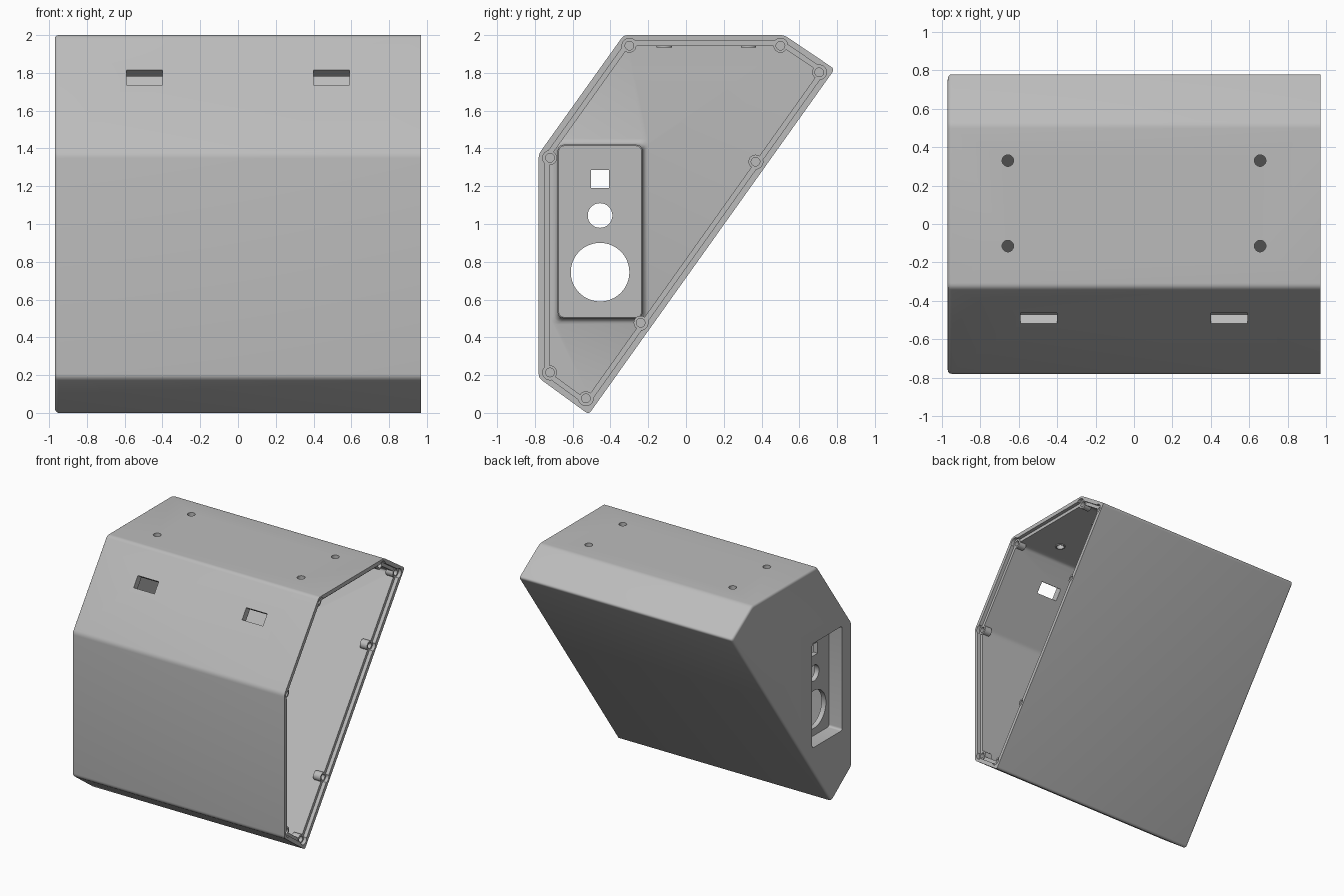
import bpy, bmesh, math
from mathutils import Vector, Matrix

if "Cube" in bpy.data.objects:
    bpy.data.objects.remove(bpy.data.objects["Cube"], do_unlink=True)

grey = bpy.data.materials.new("light grey plastic")
grey.use_nodes = True
colour = (0.5, 0.5, 0.5, 1)
grey.diffuse_color = colour
grey.node_tree.nodes["Principled BSDF"].inputs["Base Color"].default_value = colour


def rounded(poly, inset, cut, steps=5):
    """Inset a counter-clockwise outline and round its corners."""
    pts = [Vector(p) for p in poly]
    out = []
    for i, p in enumerate(pts):
        a = (p - pts[i - 1]).normalized()
        b = (pts[(i + 1) % len(pts)] - p).normalized()
        na, nb = Vector((-a.y, a.x)), Vector((-b.y, b.x))
        c = p + (na + nb) * inset / (1 + na.dot(nb))
        for k in range(steps):
            t = k / (steps - 1)
            out.append(c - a * cut * (1 - t) ** 2 + b * cut * t ** 2)
    return out


def make_object(name, bm):
    bmesh.ops.recalc_face_normals(bm, faces=bm.faces)
    mesh = bpy.data.meshes.new(name)
    bm.to_mesh(mesh)
    bm.free()
    mesh.materials.append(grey)
    ob = bpy.data.objects.new(name, mesh)
    bpy.context.collection.objects.link(ob)
    return ob


def loft(name, poly, sections, cut):
    """Skin the outline through (x, inset) sections and cap both ends."""
    bm = bmesh.new()
    rings = [[bm.verts.new((x, p.x, p.y)) for p in rounded(poly, d, cut)]
             for x, d in sections]
    n = len(rings[0])
    for r, s in zip(rings, rings[1:]):
        for i in range(n):
            bm.faces.new((r[i], r[(i + 1) % n], s[(i + 1) % n], s[i]))
    bm.faces.new(rings[0])
    bm.faces.new(rings[-1])
    return make_object(name, bm)


def box(name, centre, size, angle=0):
    bm = bmesh.new()
    m = Matrix.Translation(centre) @ Matrix.Rotation(angle, 4, 'X') @ Matrix.Diagonal((*size, 1))
    bmesh.ops.create_cube(bm, size=1, matrix=m)
    return make_object(name, bm)


def rod(name, centre, radius, length, axis='X', sides=32):
    bm = bmesh.new()
    m = Matrix.Translation(centre)
    if axis == 'X':
        m = m @ Matrix.Rotation(math.pi / 2, 4, 'Y')
    bmesh.ops.create_cone(bm, cap_ends=True, segments=sides, radius1=radius,
                          radius2=radius, depth=length, matrix=m)
    return make_object(name, bm)


def combine(target, tool, operation):
    """Apply a boolean and discard the tool."""
    mod = target.modifiers.new("boolean", 'BOOLEAN')
    mod.object, mod.operation, mod.solver = tool, operation, 'EXACT'
    bpy.context.view_layer.objects.active = target
    bpy.ops.object.modifier_apply(modifier=mod.name)
    bpy.data.objects.remove(tool, do_unlink=True)


# Hollow casing: rounded closed end, open end with a stepped rim
END, WALL, LEDGE, RIM = 0.97, 0.058, 0.032, 0.94
outline = [(-0.515, -0.008), (0.787, 1.82), (0.52, 2.0),
           (-0.33, 2.0), (-0.78, 1.37), (-0.78, 0.185)]
bevel = 0.02
sections = []
for k in range(5):
    a = k * math.pi / 8
    sections.append((-END + bevel * (1 - math.sin(a)), bevel * (1 - math.cos(a))))
sections.reverse()
sections.sort(key=lambda s: s[0])
sections += [(END, 0), (END, LEDGE), (RIM, LEDGE), (RIM, WALL), (-END + WALL, WALL)]
casing = loft("casing", outline, sections, 0.022)

# Socket housing raised inside the closed end, with a flared foot
panel = [(-0.68, 0.50), (-0.23, 0.50), (-0.23, 1.42), (-0.68, 1.42)]
foot = -END + WALL
housing = loft("socket_housing", panel,
               [(foot - 0.02, -0.032), (foot, -0.032), (foot + 0.004, -0.018),
                (foot + 0.012, -0.008), (foot + 0.03, 0), (-0.815, 0), (-0.81, 0.005)], 0.035)
combine(casing, housing, 'UNION')
pocket = loft("pocket_cutter", panel, [(-1.1, 0.03), (-0.85, 0.03)], 0.02)
combine(casing, pocket, 'DIFFERENCE')

# Square and round openings through the socket panel
combine(casing, box("square_cutter", (-0.85, -0.455, 1.238), (0.2, 0.095, 0.095)), 'DIFFERENCE')
for z, r in ((1.045, 0.065), (0.745, 0.155)):
    combine(casing, rod("round_cutter", (-0.85, -0.455, z), r, 0.2, sides=64), 'DIFFERENCE')

# Screw bosses around the rim, each in a small clearance
bosses = [(-0.72, 1.35), (-0.30, 1.944), (0.50, 1.944), (0.705, 1.803),
          (0.368, 1.33), (-0.24, 0.477), (-0.72, 0.214), (-0.53, 0.077)]
for y, z in bosses:
    combine(casing, rod("clearance_cutter", (1.0, y, z), 0.039, 0.12), 'DIFFERENCE')
    combine(casing, rod("screw_boss", (0.912, y, z), 0.037, 0.065), 'UNION')
    combine(casing, rod("screw_cutter", (0.945, y, z), 0.023, 0.1), 'DIFFERENCE')

# Mounting holes in the top and slots in the sloping front
slope = math.atan2(0.63, 0.45)
for side in (-1, 1):
    for y in (-0.115, 0.33):
        combine(casing, rod("hole_collar", (side * 0.657, y, 1.955), 0.04, 0.04, 'Z'), 'UNION')
        combine(casing, rod("hole_cutter", (side * 0.657, y, 1.97), 0.03, 0.2, 'Z'), 'DIFFERENCE')
    combine(casing, box("slot_cutter", (side * 0.495, -0.49, 1.775), (0.19, 0.097, 0.2), slope),
            'DIFFERENCE')

# Smooth shading with crisp edges
bpy.ops.object.select_all(action='DESELECT')
casing.select_set(True)
bpy.context.view_layer.objects.active = casing
bpy.ops.object.shade_smooth_by_angle(angle=math.radians(30))
